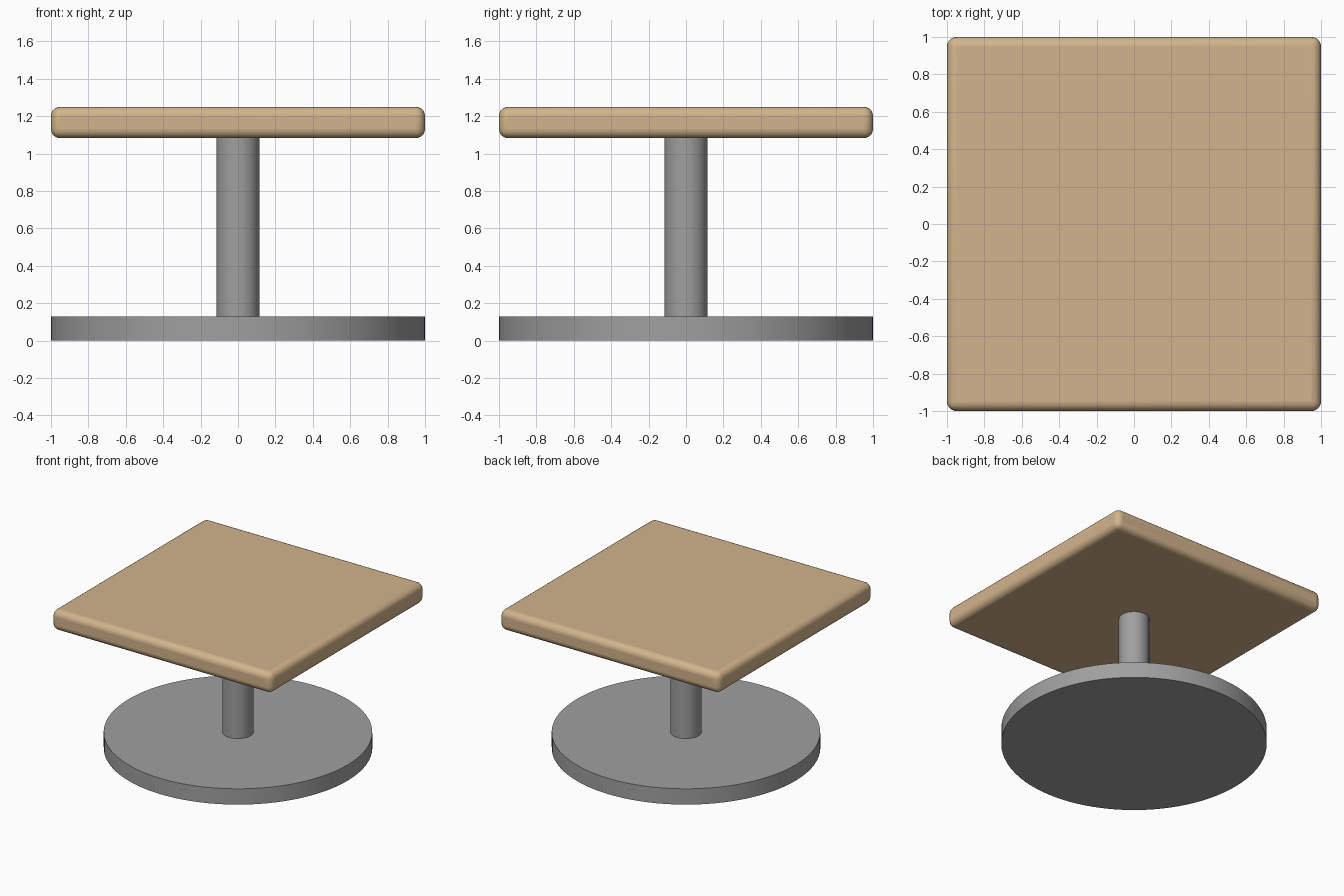
import bpy, math

if "Cube" in bpy.data.objects:
    bpy.data.objects.remove(bpy.data.objects["Cube"])


def material(name, rgb):
    m = bpy.data.materials.new(name)
    m.diffuse_color = (*rgb, 1)
    m.use_nodes = True
    m.node_tree.nodes["Principled BSDF"].inputs["Base Color"].default_value = m.diffuse_color
    return m


wood = material("tan wood", (0.645, 0.456, 0.262))
metal = material("grey metal", (0.35, 0.35, 0.35))


def cylinder(name, radius, z0, z1, sides):
    bpy.ops.mesh.primitive_cylinder_add(vertices=sides, radius=radius, depth=z1 - z0,
                                        location=(0, 0, (z0 + z1) / 2))
    ob = bpy.context.object
    ob.name = name
    ob.data.materials.append(metal)
    bpy.ops.object.shade_smooth_by_angle(angle=math.radians(35))
    return ob


# Round foot, post and the collar that carries the top
cylinder("base", 1.0, 0.0, 0.13, 96)
cylinder("post", 0.115, 0.13, 0.85, 48)
cylinder("collar", 0.115, 0.85, 1.083, 48)

# Square table top with rounded edges
bpy.ops.mesh.primitive_cube_add(size=1, location=(0, 0, 1.166))
top = bpy.context.object
top.name = "table_top"
top.scale = (2, 2, 0.168)
bpy.ops.object.transform_apply(location=False, rotation=False, scale=True)
top.data.materials.append(wood)
bevel = top.modifiers.new("rounded edges", 'BEVEL')
bevel.width = 0.05
bevel.segments = 5
bpy.ops.object.shade_smooth_by_angle(angle=math.radians(35))
